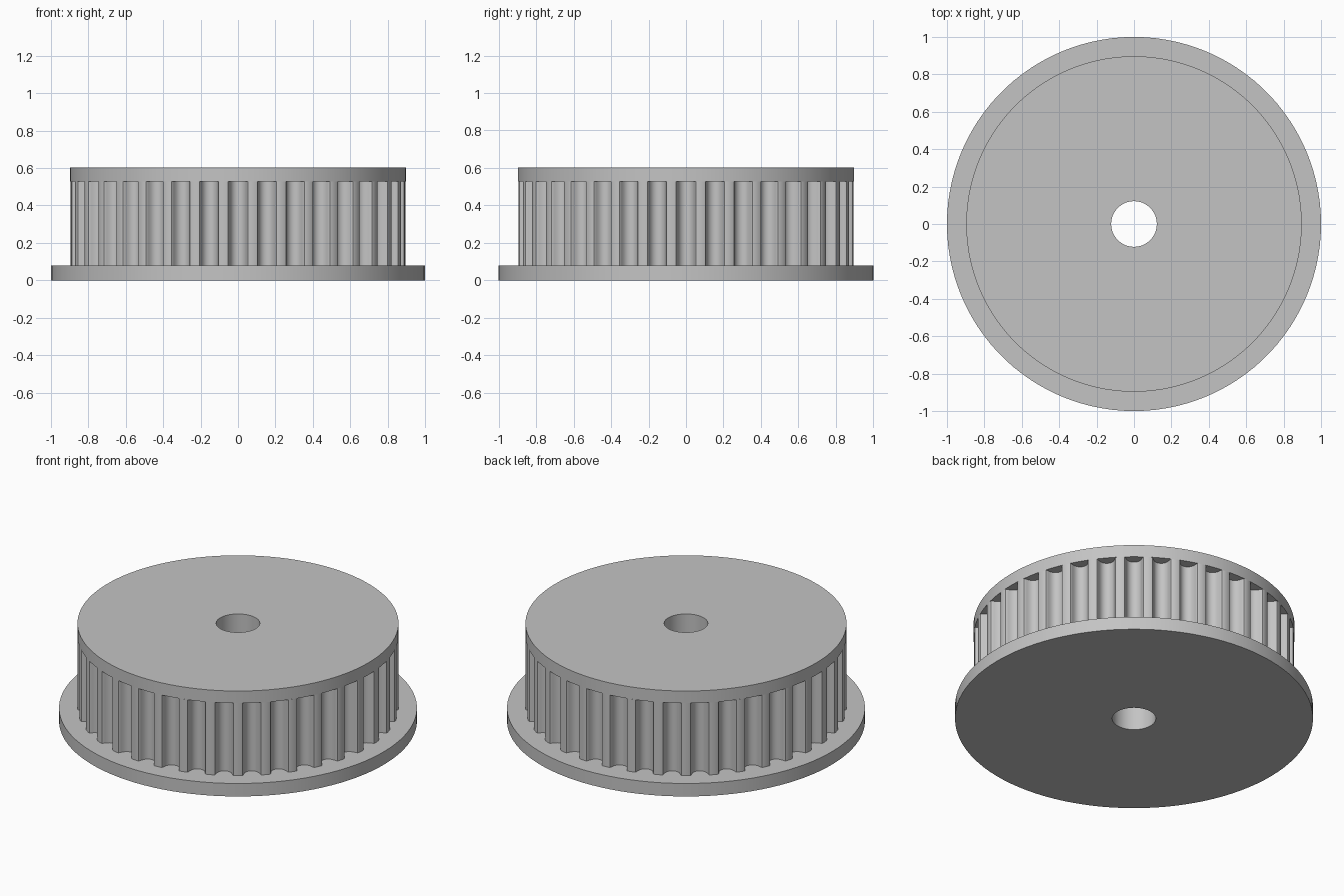
import bpy
import bmesh
from math import cos, sin, pi, radians
from mathutils import Vector

cube = bpy.data.objects.get("Cube")
if cube:
    bpy.data.objects.remove(cube, do_unlink=True)

BORE, TOOTH_R, FLANGE_R = 0.122, 0.897, 1.0
Z_FLANGE, Z_RIM, Z_TOP = 0.08, 0.527, 0.602
TEETH, SIDES = 36, 108

grey = bpy.data.materials.new("plain_grey")
grey.use_nodes = True
colour = (0.55, 0.55, 0.55, 1)
grey.diffuse_color = colour
grey.node_tree.nodes["Principled BSDF"].inputs["Base Color"].default_value = colour


def finish(name, bm):
    mesh = bpy.data.meshes.new(name)
    bm.to_mesh(mesh)
    bm.free()
    mesh.materials.append(grey)
    obj = bpy.data.objects.new(name, mesh)
    bpy.context.collection.objects.link(obj)
    bpy.ops.object.select_all(action='DESELECT')
    obj.select_set(True)
    bpy.context.view_layer.objects.active = obj
    bpy.ops.object.shade_smooth_by_angle(angle=radians(35))
    return obj


def ring(name, inner, outer, low, high):
    """Rectangular section spun round the vertical axis."""
    bm = bmesh.new()
    corners = [(inner, low), (outer, low), (outer, high), (inner, high)]
    verts = [bm.verts.new((r, 0, z)) for r, z in corners]
    edges = [bm.edges.new((verts[i], verts[i - 1])) for i in range(4)]
    bmesh.ops.spin(bm, geom=verts + edges, cent=(0, 0, 0), axis=(0, 0, 1),
                   angle=2 * pi, steps=SIDES, use_merge=True)
    bmesh.ops.remove_doubles(bm, verts=bm.verts, dist=1e-4)
    bmesh.ops.recalc_face_normals(bm, faces=bm.faces)
    return finish(name, bm)


# Wide bottom flange, top rim and the bore through the middle
ring("bottom_flange", BORE, FLANGE_R, 0, Z_FLANGE)
ring("top_rim", BORE, TOOTH_R, Z_RIM, Z_TOP)
ring("bore_sleeve", BORE, 0.25, Z_FLANGE, Z_RIM)

# Half of one rounded belt groove: sideways offset, depth
half = [(0.0597, 0), (0.0525, 0.003), (0.0482, 0.0104), (0.0463, 0.019),
        (0.0438, 0.0274), (0.0404, 0.0355), (0.0361, 0.0432), (0.0287, 0.051),
        (0.0199, 0.0566), (0.0102, 0.06)]
groove = [(-t, d) for t, d in half] + [(0, 0.0612)] + half[::-1]

# Toothed band: the groove repeated round the circle and raised
outline = []
for n in range(TEETH):
    middle = 2 * pi * n / TEETH
    for t, d in groove:
        a = middle + t / TOOTH_R
        outline.append(Vector((cos(a), sin(a), 0)) * (TOOTH_R - d))

bm = bmesh.new()
lower = [bm.verts.new((p.x, p.y, Z_FLANGE)) for p in outline]
upper = [bm.verts.new((p.x, p.y, Z_RIM)) for p in outline]
for i in range(len(outline)):
    bm.faces.new((lower[i - 1], lower[i], upper[i], upper[i - 1]))
finish("toothed_band", bm)
